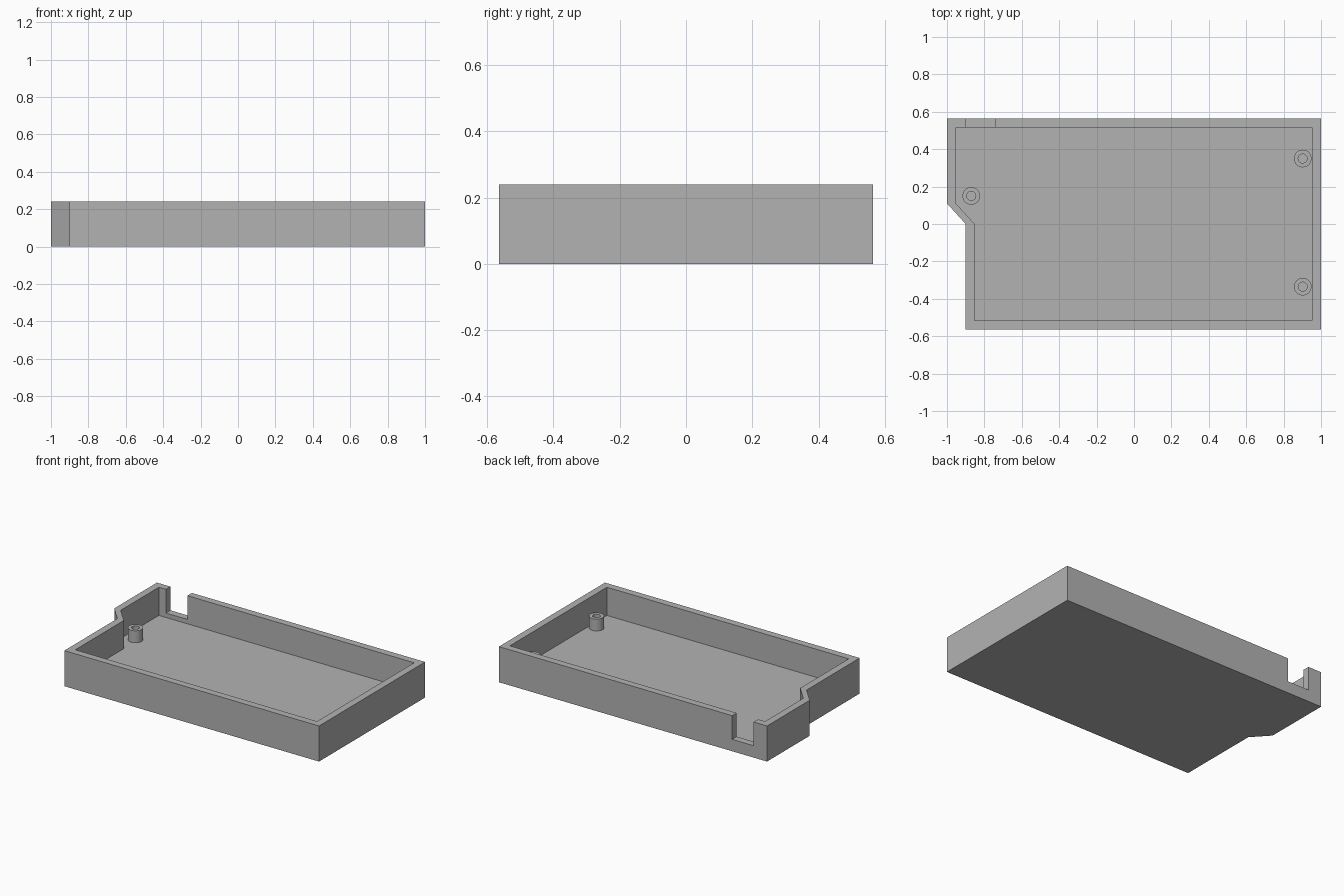
import bpy
import bmesh
from math import radians, tau

if "Cube" in bpy.data.objects:
    bpy.data.objects.remove(bpy.data.objects["Cube"])

HEIGHT, FLOOR, POST_TOP = 0.24, 0.05, 0.13
NOTCH_Z = 0.08

grey = bpy.data.materials.new("plain grey")
grey.use_nodes = True
colour = (0.45, 0.45, 0.45, 1)
grey.diffuse_color = colour
grey.node_tree.nodes["Principled BSDF"].inputs["Base Color"].default_value = colour


def finish(name, bm):
    bmesh.ops.recalc_face_normals(bm, faces=bm.faces)
    mesh = bpy.data.meshes.new(name)
    bm.to_mesh(mesh)
    bm.free()
    mesh.materials.append(grey)
    obj = bpy.data.objects.new(name, mesh)
    bpy.context.collection.objects.link(obj)
    return obj


def prism(name, outline, bottom, top):
    """Extrude a flat outline straight up."""
    bm = bmesh.new()
    face = bm.faces.new([bm.verts.new((x, y, bottom)) for x, y in outline])
    new = bmesh.ops.extrude_face_region(bm, geom=[face])["geom"]
    bmesh.ops.translate(bm, vec=(0, 0, top - bottom),
                        verts=[v for v in new if isinstance(v, bmesh.types.BMVert)])
    return finish(name, bm)


def activate(obj):
    bpy.ops.object.select_all(action="DESELECT")
    obj.select_set(True)
    bpy.context.view_layer.objects.active = obj


def cut(target, cutter):
    """Subtract the cutter, then discard it."""
    cutter.hide_render = True
    mod = target.modifiers.new("cut", "BOOLEAN")
    mod.operation, mod.solver, mod.object = "DIFFERENCE", "EXACT", cutter
    activate(target)
    bpy.ops.object.modifier_apply(modifier=mod.name)
    bpy.data.objects.remove(cutter)


def case_outline(wall):
    """Case plan with a slanted step on its right side, inset by the wall."""
    y = 0.565 - wall
    left, step, right = -1 + wall, -0.9 + wall, 1 - wall
    return [(left, y), (left, 0.11), (step, 0), (step, -y), (right, -y), (right, y)]


# Open tray: solid body, hollowed out, with a cable notch in the back wall
tray = prism("tray", case_outline(0), 0, HEIGHT)
cut(tray, prism("hollow_cutter", case_outline(0.048), FLOOR, HEIGHT + 0.1))
notch = [(-0.9, 0.45), (-0.74, 0.45), (-0.74, 0.7), (-0.9, 0.7)]
cut(tray, prism("notch_cutter", notch, NOTCH_Z, HEIGHT + 0.1))


# Hollow screw posts, spun from a wall profile
def screw_post(name, x, y, outer=0.047, inner=0.024):
    bm = bmesh.new()
    profile = [(outer, FLOOR), (outer, POST_TOP), (inner, POST_TOP), (inner, FLOOR)]
    verts = [bm.verts.new((r, 0, z)) for r, z in profile]
    edges = [bm.edges.new(pair) for pair in zip(verts, verts[1:])]
    bmesh.ops.spin(bm, geom=verts + edges, axis=(0, 0, 1), cent=(0, 0, 0),
                   angle=tau, steps=40)
    bmesh.ops.remove_doubles(bm, verts=bm.verts, dist=0.0001)
    post = finish(name, bm)
    post.location = (x, y, 0)
    activate(post)
    bpy.ops.object.shade_smooth_by_angle(angle=radians(30))


screw_post("right_post", -0.87, 0.15)
screw_post("back_left_post", 0.902, 0.35)
screw_post("front_left_post", 0.902, -0.335)
